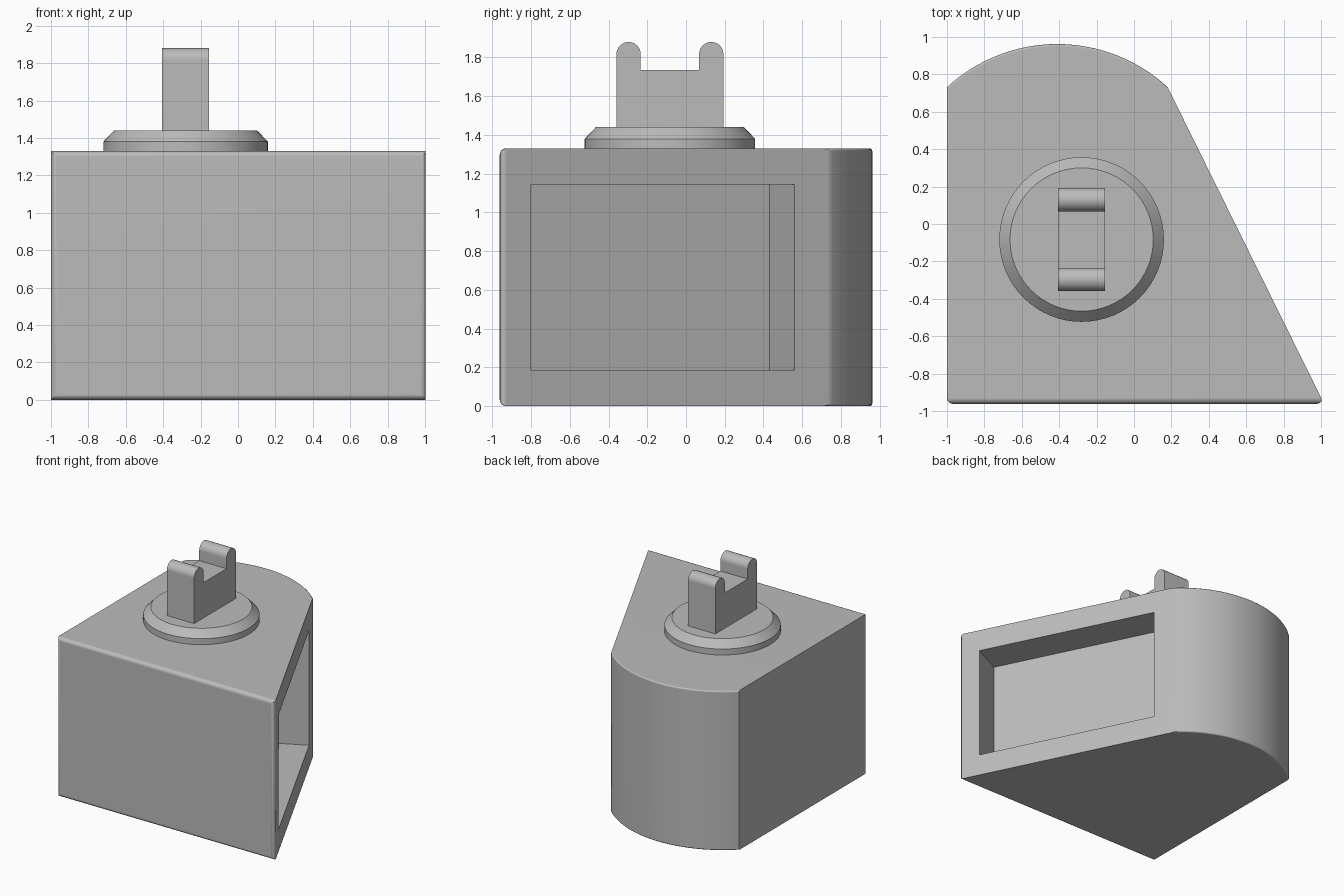
import bpy, bmesh, math
from mathutils import Vector, Matrix

cube = bpy.data.objects.get("Cube")
if cube:
    bpy.data.objects.remove(cube, do_unlink=True)

GREY = (0.5, 0.5, 0.5, 1)
grey = bpy.data.materials.new("plain grey")
grey.use_nodes = True
grey.diffuse_color = GREY
grey.node_tree.nodes["Principled BSDF"].inputs["Base Color"].default_value = GREY


def finish(bm, name):
    bmesh.ops.recalc_face_normals(bm, faces=bm.faces)
    mesh = bpy.data.meshes.new(name)
    bm.to_mesh(mesh)
    bm.free()
    mesh.materials.append(grey)
    ob = bpy.data.objects.new(name, mesh)
    bpy.context.collection.objects.link(ob)
    return ob


def activate(ob):
    bpy.ops.object.select_all(action='DESELECT')
    ob.select_set(True)
    bpy.context.view_layer.objects.active = ob


def smooth(ob):
    activate(ob)
    bpy.ops.object.shade_smooth_by_angle(angle=math.radians(35))
    ob.modifiers.new("even shading", 'WEIGHTED_NORMAL').keep_sharp = True


def extrude(points, direction):
    """Solid made by pushing a flat outline along a direction."""
    bm = bmesh.new()
    face = bm.faces.new([bm.verts.new(p) for p in points])
    moved = bmesh.ops.extrude_face_region(bm, geom=[face])["geom"]
    bmesh.ops.translate(bm, vec=direction,
                        verts=[v for v in moved if isinstance(v, bmesh.types.BMVert)])
    bmesh.ops.recalc_face_normals(bm, faces=bm.faces)
    return bm


def arc(cx, cy, r, start, end, steps):
    angles = [math.radians(start + (end - start) * i / steps) for i in range(steps + 1)]
    return [(cx + r * math.cos(a), cy + r * math.sin(a)) for a in angles]


# Body: straight front and left, slanted right, bowed back
HEIGHT, FRONT, BACK = 1.33, -0.962, 0.73
corner, shoulder = Vector((1.017, FRONT, 0)), Vector((0.18, BACK, 0))
bow = arc(-0.41, 0.092, 0.87, 47.3, 132.7, 32)
bow[-1] = (-1, BACK)
outline = [(-1, FRONT), corner.xy] + bow
bm = extrude([(x, y, 0) for x, y in outline], (0, 0, HEIGHT))

# Rounded edges around the front, finer ones along the bow
front = [e for e in bm.edges if all(v.co.y < FRONT + 0.01 for v in e.verts)]
bmesh.ops.bevel(bm, geom=front, offset=0.045, offset_type='WIDTH', segments=5,
                profile=0.5, affect='EDGES', clamp_overlap=True)
rim = [e for e in bm.edges if all(v.co.y > BACK - 0.01 for v in e.verts)
       and abs(e.verts[0].co.z - e.verts[1].co.z) < 0.01]
bmesh.ops.bevel(bm, geom=rim, offset=0.012, segments=3, profile=0.5,
                affect='EDGES', clamp_overlap=True)
body = finish(bm, "body")

# Rectangular recess sunk square into the slanted side
along = (corner - shoulder).normalized()
outward = Vector((-along.y, along.x, 0))


def on_slant(y, z):
    p = shoulder + along * ((y - shoulder.y) / along.y)
    return Vector((p.x, p.y, z))


LOW, HIGH, DEPTH, OVERSHOOT = 0.185, 1.143, 0.29, 0.2
opening = [on_slant(-0.8, LOW), on_slant(0.56, LOW), on_slant(0.56, HIGH), on_slant(-0.8, HIGH)]
cutter = finish(extrude([p + outward * OVERSHOOT for p in opening],
                        -outward * (DEPTH + OVERSHOOT)), "recess_cutter")
cutter.hide_render = True
cut = body.modifiers.new("recess", 'BOOLEAN')
cut.operation, cut.object, cut.solver = 'DIFFERENCE', cutter, 'EXACT'
activate(body)
bpy.ops.object.modifier_apply(modifier="recess")
bpy.data.objects.remove(cutter, do_unlink=True)
smooth(body)

# Round base plate with a chamfered top
CX, CY = -0.28, -0.083
bm = bmesh.new()
for r1, r2, z1, z2 in ((0.44, 0.44, HEIGHT, 1.38), (0.44, 0.383, 1.38, 1.44)):
    bmesh.ops.create_cone(bm, cap_ends=True, segments=64, radius1=r1, radius2=r2, depth=z2 - z1,
                          matrix=Matrix.Translation((CX, CY, (z1 + z2) / 2)))
bmesh.ops.remove_doubles(bm, verts=bm.verts, dist=0.0005)
inner = [f for f in bm.faces if len(f.verts) > 4 and abs(f.calc_center_median().z - 1.38) < 0.01]
bmesh.ops.delete(bm, geom=inner, context='FACES_ONLY')
smooth(finish(bm, "base_plate"))

# Forked clip: two round-topped prongs joined by a low block
R, HALF, WIDTH = 0.0625, 0.276, 0.252
prong = arc(HALF - R, 1.88 - R, R, 0, 180, 16)
right_half = [(HALF, 1.43)] + prong + [(HALF - 2 * R, 1.735)]
profile = right_half + [(-y, z) for y, z in reversed(right_half)]
bm = extrude([(CX - WIDTH / 2, CY + y, z) for y, z in profile], (WIDTH, 0, 0))
smooth(finish(bm, "forked_clip"))
